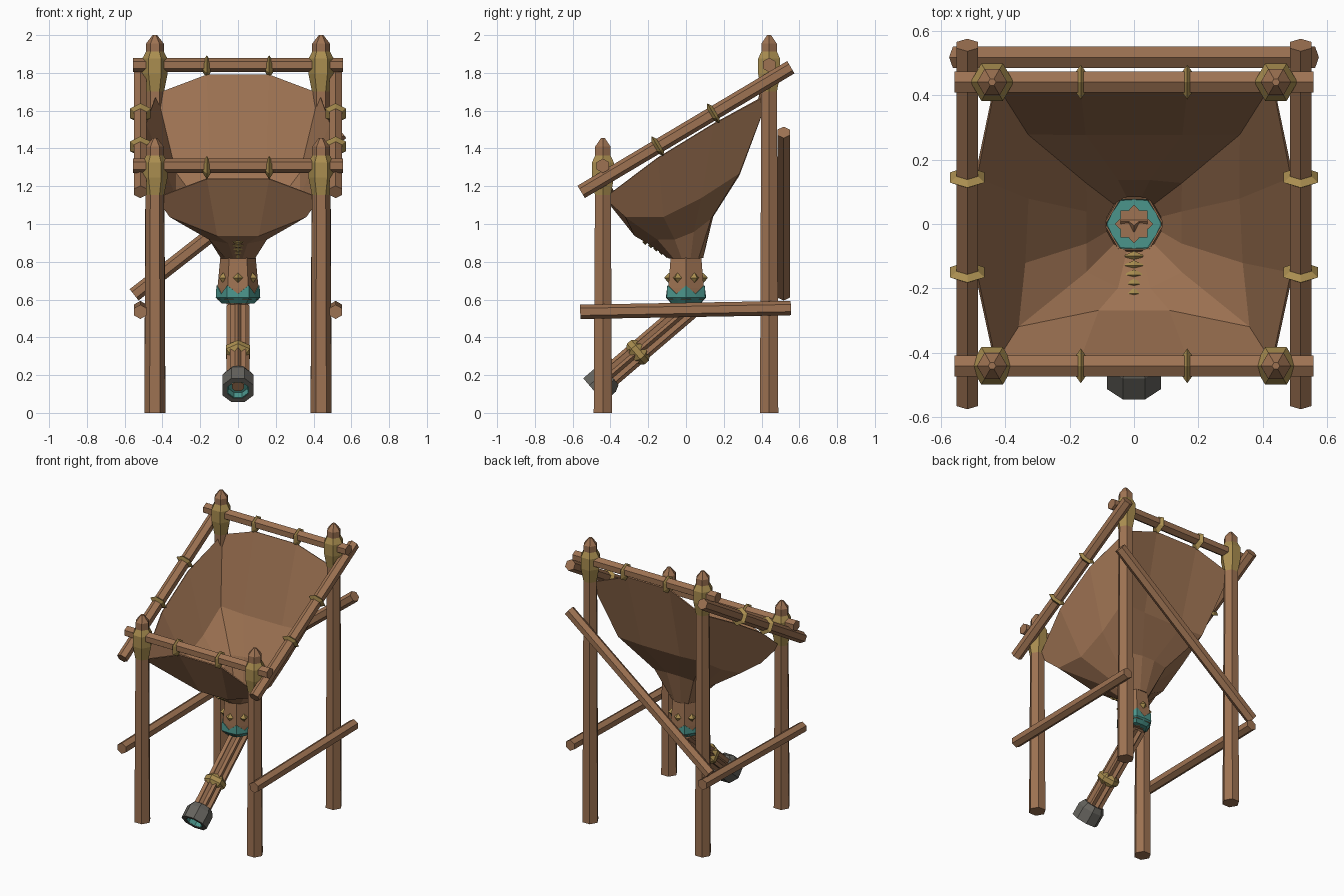
import bpy
from math import cos, sin, pi
from mathutils import Vector

if "Cube" in bpy.data.objects:
    bpy.data.objects.remove(bpy.data.objects["Cube"])


def material(name, rgb):
    m = bpy.data.materials.new(name)
    m.use_nodes = True
    m.diffuse_color = (*rgb, 1)
    m.node_tree.nodes["Principled BSDF"].inputs["Base Color"].default_value = (*rgb, 1)
    return m


WOOD = material("brown wood", (0.34, 0.17, 0.085))
ROPE = material("golden rope", (0.40, 0.27, 0.08))
TEAL = material("teal metal", (0.07, 0.30, 0.26))
GREY = material("grey iron", (0.13, 0.125, 0.11))


def make(name, verts, faces, mat, thickness=0):
    me = bpy.data.meshes.new(name)
    me.from_pydata(verts, [], faces)
    me.materials.append(mat)
    ob = bpy.data.objects.new(name, me)
    bpy.context.collection.objects.link(ob)
    if thickness:
        mod = ob.modifiers.new("thickness", "SOLIDIFY")
        mod.thickness = thickness
        mod.offset = 0
    return ob


def bridge(rings, n):
    return [(a * n + i, a * n + (i + 1) % n, (a + 1) * n + (i + 1) % n, (a + 1) * n + i)
            for a in range(rings - 1) for i in range(n)]


def turned(name, start, axis, profile, mat, sides=6, star=1.0, closed=True, thickness=0, phase=0):
    """Sweep (distance, radius) rings along an axis; star pulls in every other corner."""
    d = Vector(axis).normalized()
    ref = Vector((1, 0, 0)) if abs(d.z) > 0.99 else Vector((0, 0, 1))
    u = (ref - d * ref.dot(d)).normalized()
    w = d.cross(u)
    verts = []
    for t, r in profile:
        for i in range(sides):
            a = 2 * pi * i / sides + phase
            k = r * (star if i % 2 else 1)
            verts.append(Vector(start) + d * t + (u * cos(a) + w * sin(a)) * k)
    faces = bridge(len(profile), sides)
    if closed:
        faces.append(tuple(reversed(range(sides))))
        faces.append(tuple(range(len(verts) - sides, len(verts))))
    return make(name, verts, faces, mat, thickness)


def beam(name, p0, p1, r=0.038):
    d = Vector(p1) - Vector(p0)
    return turned(name, p0, d, [(0, r), (d.length, r)], WOOD)


def tie(name, p, axis, r=0.062, half=0.02):
    d = Vector(axis).normalized()
    return turned(name, Vector(p) - d * half, d,
                  [(0, 0.03), (half, r), (2 * half, 0.03)], ROPE)


# Posts with pointed tops and rope wraps
UP = (0, 0, 1)
for side, x in (("right", -0.44), ("left", 0.44)):
    for end, y, h, wrap in (("front", -0.44, 1.455, 1.145), ("back", 0.44, 2.0, 1.695)):
        turned(f"{end}_{side}_post", (x, y, 0), UP,
               [(0, 0.056), (h - 0.045, 0.047), (h, 0.012)], WOOD)
        turned(f"{end}_{side}_wrap", (x, y, wrap), UP,
               [(0, 0.047), (0.1, 0.067), (0.18, 0.067), (0.22, 0.046)], ROPE)

# Horizontal front and back rails with rope ties
for end, y, z in (("front", -0.44, 1.308), ("back", 0.44, 1.842)):
    beam(f"{end}_rail", (-0.557, y, z), (0.557, y, z))
    for x in (-0.165, 0.165):
        tie(f"{end}_tie", (x, y, z - 0.01), (1, 0, 0))

# Sloped side rails with ties, and low side rails
for side, s in (("right", -1), ("left", 1)):
    x = 0.517 * s
    p0, p1 = Vector((x, -0.555, 1.17)), Vector((x, 0.555, 1.83))
    beam(f"{side}_sloped_rail", p0, p1)
    for f in (0.365, 0.63):
        tie(f"{side}_tie", p0.lerp(p1, f), p1 - p0)
    beam(f"{side}_low_rail", (x, -0.56, 0.535), (x, 0.555, 0.555))

# Diagonal brace on the back
beam("back_brace", (-0.55, 0.517, 0.625), (0.55, 0.517, 1.485))

# Hopper: half rings listed from front middle round to back middle, mirrored in x
half_rings = [
    [(.165, -.42, 1.24), (.43, -.43, 1.14), (.49, -.15, 1.35),
     (.49, .145, 1.53), (.43, .44, 1.69), (.165, .42, 1.79)],
    [(.11, -.27, .94), (.36, -.32, 1.04), (.34, -.12, 1.04),
     (.33, .08, 1.14), (.33, .28, 1.27), (.15, .28, 1.26)],
    [(.05, -.2, .9), (.15, -.15, .92), (.15, -.06, .92),
     (.15, .04, .96), (.15, .13, 1.03), (.05, .14, 1.04)],
]
throat = [(0.09 * sin(a), -0.09 * cos(a), 0.82)
          for a in ((i + 0.5) * pi / 6 for i in range(6))]
half_rings.append(throat)
verts = []
for ring in half_rings:
    verts += ring + [(-x, y, z) for x, y, z in reversed(ring)]
make("hopper", verts, bridge(4, 12), WOOD, 0.008)

# Throat tube below the hopper
turned("throat_tube", (0, 0, 0.6), UP, [(0, 0.108), (0.06, 0.106), (0.23, 0.09)],
       WOOD, closed=False, thickness=0.006)

# Teal collar with a toothed upper edge and a floor
n = 12
verts = []
for level in range(3):
    for i in range(n):
        a = 2 * pi * i / n
        r = (0.085, 0.116, 0.112)[level] * (1 if i % 2 == 0 else 0.9)
        z = (0.58, 0.612, 0.675 if i % 2 == 0 else 0.63)[level]
        verts.append((r * cos(a), r * sin(a), z))
make("collar", verts, bridge(3, n) + [tuple(reversed(range(n)))], TEAL, 0.004)

# Rope studs round the throat, and stitches down the front seam
for i in range(6):
    a = pi / 6 + i * pi / 3
    d = Vector((cos(a), sin(a), 0))
    turned("throat_stud", d * 0.08 + Vector((0, 0, 0.715)), d,
           [(0, 0.028), (0.012, 0.026), (0.034, 0.003)], ROPE, sides=4)
for i in range(5):
    p = Vector((0, -0.215, 0.905)).lerp(Vector((0, -0.1, 0.835)), i / 4)
    turned("seam_stitch", p - Vector((0.028, 0, 0)), (1, 0, 0),
           [(0, 0.004), (0.028, 0.016), (0.056, 0.004)], ROPE, sides=4)

# Slanted fluted spout, its binding, and the iron nozzle
tip = Vector((0, -0.49, 0.12))
slope = Vector((0, 0.76, 0.65)).normalized()
turned("spout", tip + slope * 0.06, slope, [(0, 0.06), (0.63, 0.06)],
       WOOD, sides=16, star=0.72)
turned("spout_top", (0, 0, 0.575), UP, [(0, 0.06), (0.02, 0.06)], WOOD, sides=16, star=0.75)
turned("spout_binding", tip + slope * 0.27, slope,
       [(0, 0.05), (0.025, 0.072), (0.055, 0.072), (0.08, 0.05)], ROPE, sides=6)
turned("nozzle", tip, slope,
       [(0.05, 0.062), (0, 0.062), (0, 0.09), (0.085, 0.09), (0.12, 0.07)],
       GREY, sides=8, phase=pi / 8)
turned("nozzle_lining", tip + slope * 0.003, slope, [(0, 0.06), (0.045, 0.058)],
       TEAL, sides=8, closed=False, thickness=0.006, phase=pi / 8)
turned("nozzle_floor", tip + slope * 0.04, slope, [(0, 0.058), (0.008, 0.058)],
       TEAL, sides=8, phase=pi / 8)
turned("nozzle_core", tip + slope * 0.03, slope, [(0, 0.035), (0.02, 0.035)],
       WOOD, sides=8, phase=pi / 8)
